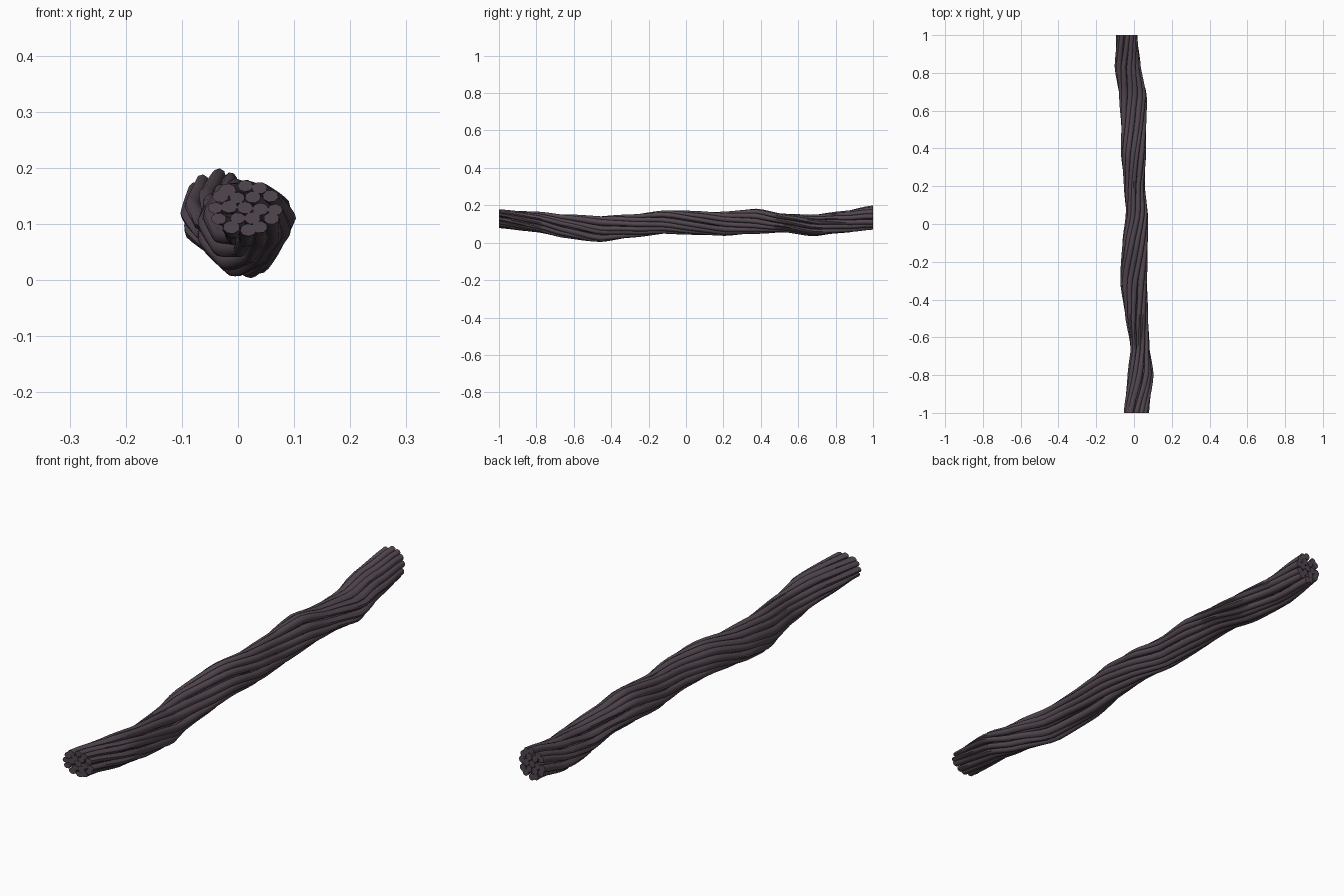
import bpy, bmesh, math, random

if "Cube" in bpy.data.objects:
    bpy.data.objects.remove(bpy.data.objects["Cube"])

random.seed(4)
TWIST = 2.6      # radians per unit length, clockwise seen from the front
SEGS, SIDES = 48, 8

# rope outline read along its length: y, x min, x max, z min, z max
OUTLINE = [
    (-1.0, -0.055, 0.080, 0.078, 0.180),
    (-0.8, -0.035, 0.104, 0.055, 0.167),
    (-0.65, -0.020, 0.085, 0.025, 0.152),
    (-0.47, -0.050, 0.074, 0.000, 0.145),
    (-0.3, -0.075, 0.070, 0.025, 0.152),
    (-0.1, -0.063, 0.074, 0.045, 0.176),
    (0.05, -0.046, 0.076, 0.042, 0.170),
    (0.2, -0.055, 0.057, 0.035, 0.166),
    (0.38, -0.070, 0.064, 0.046, 0.182),
    (0.52, -0.068, 0.066, 0.055, 0.157),
    (0.68, -0.080, 0.069, 0.034, 0.150),
    (0.84, -0.104, 0.035, 0.050, 0.170),
    (1.0, -0.095, 0.020, 0.070, 0.200),
]


def outline_at(y):
    """Smoothly blended outline at position y."""
    for a, b in zip(OUTLINE, OUTLINE[1:]):
        if y <= b[0] + 1e-6:
            t = (y - a[0]) / (b[0] - a[0])
            t = 0.5 * t + 0.5 * t * t * (3 - 2 * t)
            return [p + (q - p) * t for p, q in zip(a[1:], b[1:])]
    return OUTLINE[-1][1:]


mat = bpy.data.materials.new("dark_bark")
mat.diffuse_color = (0.085, 0.063, 0.08, 1)
mat.use_nodes = True
mat.node_tree.nodes["Principled BSDF"].inputs["Base Color"].default_value = mat.diffuse_color


def strand(name, angle, dist, rad):
    """Tube of the bundle; dist and rad are fractions of the outline."""
    bm = bmesh.new()
    phase, speed = random.uniform(0, 6.28), random.uniform(3, 5)
    rings = []
    for i in range(SEGS + 1):
        y = -1 + 2 * i / SEGS
        x0, x1, z0, z1 = outline_at(y)
        turn = angle - TWIST * (y + 1) + 0.08 * math.sin(speed * y + phase)
        d = dist * (1 + 0.04 * math.sin(speed * y + 2 * phase))
        d = min(d, 1 - rad)
        ring = []
        for k in range(SIDES):
            a = turn + 2 * math.pi * k / SIDES
            u = d * math.cos(turn) + rad * math.cos(a)
            v = d * math.sin(turn) + rad * math.sin(a)
            ring.append(bm.verts.new(((x0 + x1) / 2 + u * (x1 - x0) / 2, y,
                                      (z0 + z1) / 2 + v * (z1 - z0) / 2)))
        rings.append(ring)
    for r, s in zip(rings, rings[1:]):
        for k in range(SIDES):
            n = (k + 1) % SIDES
            bm.faces.new((r[k], r[n], s[n], s[k]))
    bm.faces.new(rings[0])
    bm.faces.new(rings[-1])
    bmesh.ops.recalc_face_normals(bm, faces=bm.faces)
    me = bpy.data.meshes.new(name)
    bm.to_mesh(me)
    bm.free()
    me.materials.append(mat)
    ob = bpy.data.objects.new(name, me)
    bpy.context.collection.objects.link(ob)
    ob.select_set(True)
    bpy.context.view_layer.objects.active = ob


# outer layer, inner layer and core of the twisted bundle
for count, dist, label in ((12, 0.79, "outer"), (6, 0.42, "inner"), (1, 0.0, "core")):
    for i in range(count):
        strand(f"{label}_strand_{i + 1}", 2 * math.pi * i / count + random.uniform(-.06, .06),
               dist, random.uniform(0.20, 0.235))

bpy.ops.object.shade_smooth_by_angle(angle=math.radians(50))
